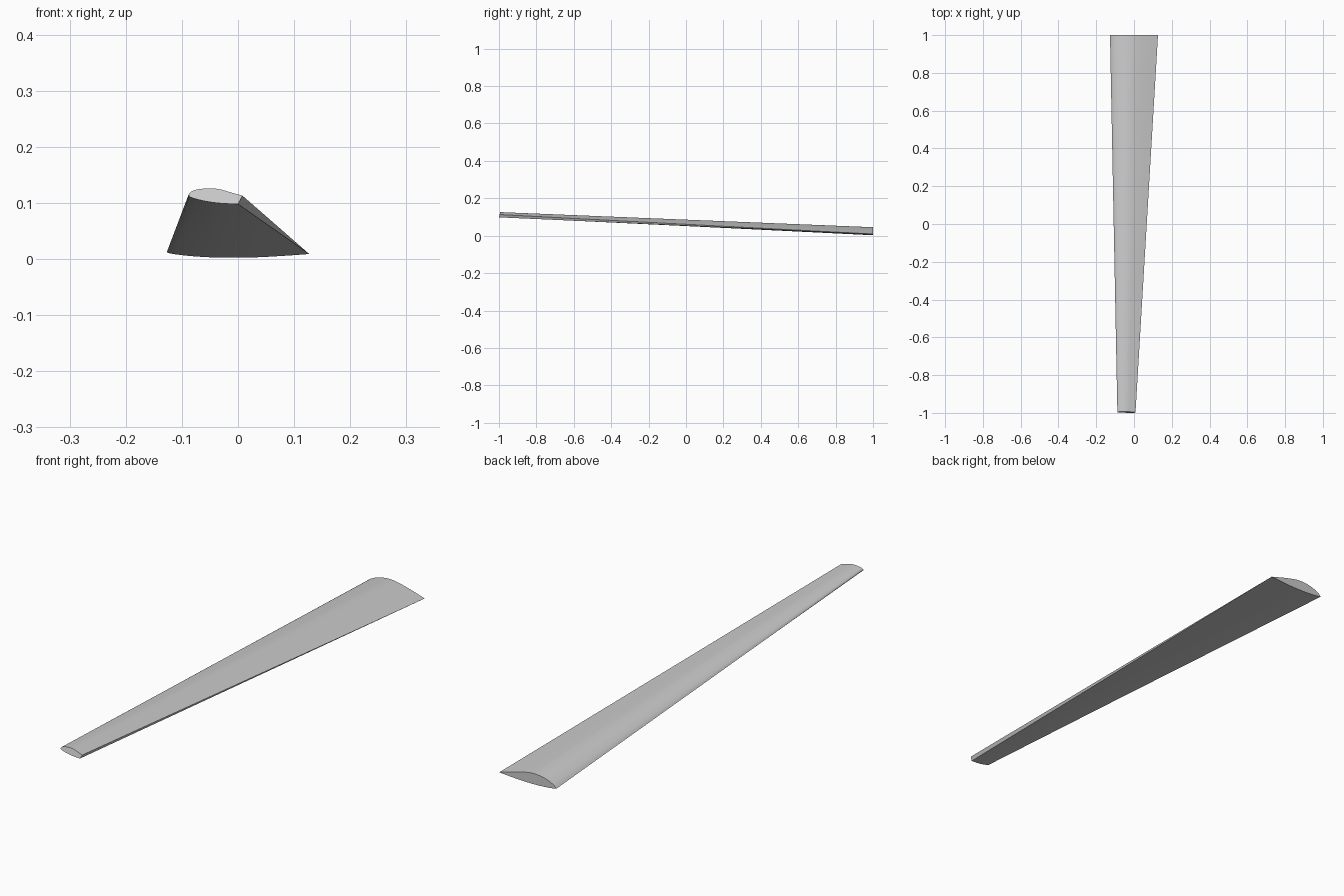
import bpy, bmesh, math
from mathutils import Vector

cube = bpy.data.objects.get("Cube")
if cube:
    bpy.data.objects.remove(cube, do_unlink=True)

grey = bpy.data.materials.new("light grey")
grey.use_nodes = True
colour = (0.6, 0.6, 0.6, 1)
grey.diffuse_color = colour
grey.node_tree.nodes["Principled BSDF"].inputs["Base Color"].default_value = colour

# Section profiles (x, z), leading edge to trailing edge
root_top = [(-.127, .012), (-.112, .024), (-.083, .037), (-.045, .0445),
            (-.005, .0435), (.055, .03), (.127, .009)]
root_bottom = [(-.127, .012), (-.115, .009), (-.08, .005), (-.03, .0025),
               (.03, .003), (.085, .006), (.127, .009)]
tip_top = [(-.088, .115), (-.083, .1205), (-.07, .1245), (-.05, .126),
           (-.033, .1245), (-.015, .1195), (.008, .113)]
tip_bottom = [(-.088, .115), (-.086, .111), (-.075, .107), (-.055, .1025),
              (-.035, .0998), (-.015, .0985), (0, .098)]


def smooth(points, steps=4):
    """Catmull-Rom curve through the points."""
    p = [Vector(q) for q in points]
    p = [2 * p[0] - p[1]] + p + [2 * p[-1] - p[-2]]
    out = []
    for a, b, c, d in zip(p, p[1:], p[2:], p[3:]):
        for k in range(steps):
            t = k / steps
            out.append((2 * b + (c - a) * t + (2 * a - 5 * b + 4 * c - d) * t * t
                        + (3 * b - a - 3 * c + d) * t ** 3) / 2)
    return out + [p[-2]]


def section(top, bottom):
    return smooth(top) + smooth(bottom)[:0:-1]


root = section(root_top, root_bottom)
tip = section(tip_top, tip_bottom)

# Loft from the slightly raked tip to the root
bm = bmesh.new()
spans = 8
rings = []
for i in range(spans + 1):
    f = i / spans
    ring = []
    for a, b in zip(tip, root):
        rake = (a.y - .098) * .25
        p = a.lerp(b, f)
        ring.append(bm.verts.new((p.x, (rake - 1) * (1 - f) + f, p.y)))
    rings.append(ring)
n = len(root)
for r, s in zip(rings, rings[1:]):
    for j in range(n):
        k = (j + 1) % n
        bm.faces.new((r[j], r[k], s[k], s[j]))
bm.faces.new(rings[0])
bm.faces.new(rings[-1][::-1])
bmesh.ops.remove_doubles(bm, verts=bm.verts, dist=.00005)
bmesh.ops.recalc_face_normals(bm, faces=bm.faces)

mesh = bpy.data.meshes.new("tapered_blade")
bm.to_mesh(mesh)
bm.free()
mesh.materials.append(grey)
blade = bpy.data.objects.new("tapered_blade", mesh)
bpy.context.collection.objects.link(blade)

# Smooth skin with crisp ends and trailing edge
bpy.ops.object.select_all(action='DESELECT')
blade.select_set(True)
bpy.context.view_layer.objects.active = blade
bpy.ops.object.shade_smooth_by_angle(angle=math.radians(30))
